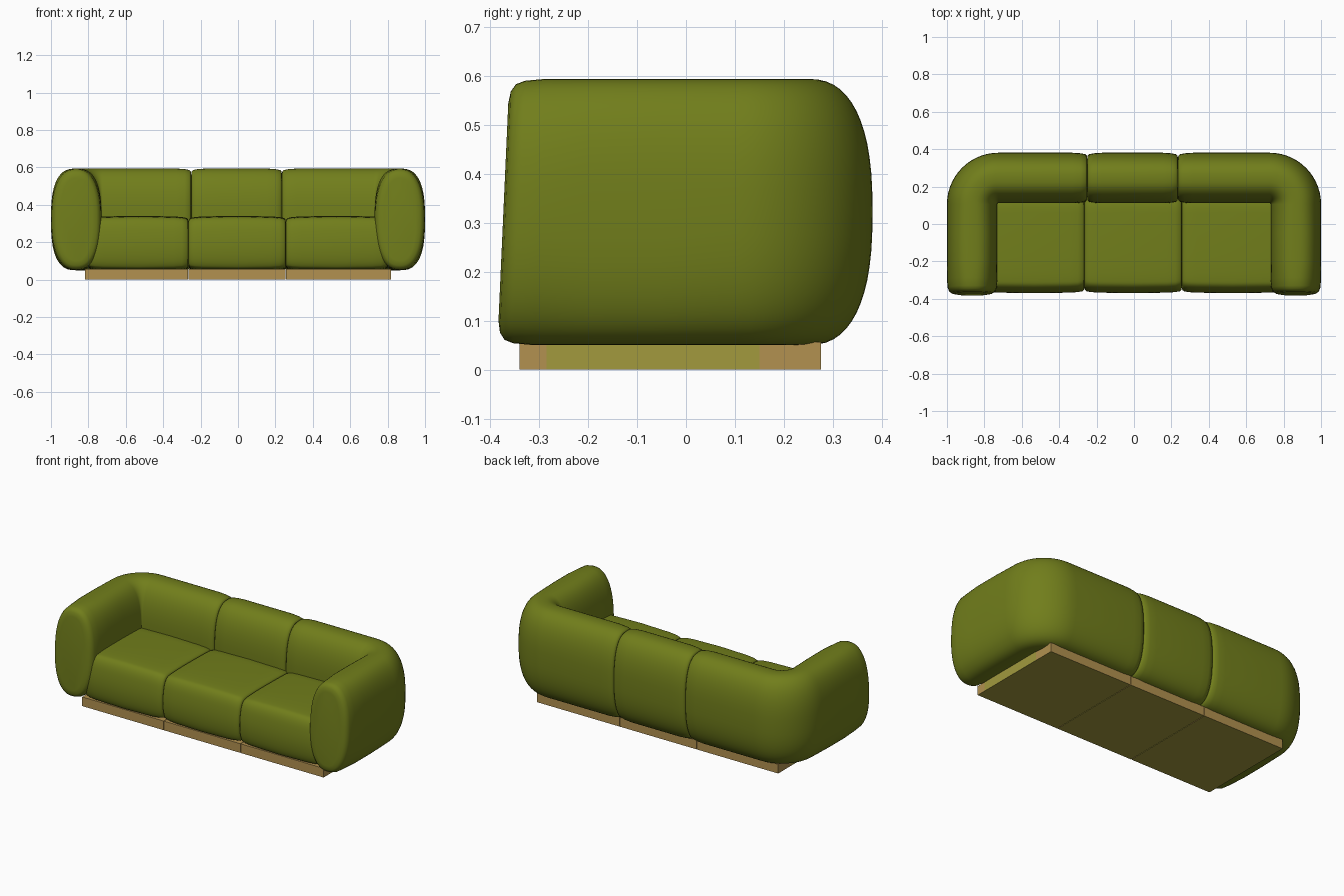
import bpy, bmesh
from math import cos, sin, pi, radians, copysign

if "Cube" in bpy.data.objects:
    bpy.data.objects.remove(bpy.data.objects["Cube"], do_unlink=True)


def material(name, rgb):
    m = bpy.data.materials.new(name)
    m.use_nodes = True
    m.diffuse_color = (*rgb, 1)
    m.node_tree.nodes["Principled BSDF"].inputs["Base Color"].default_value = (*rgb, 1)
    return m


green = material("olive green fabric", (0.165, 0.208, 0.011))
wood = material("light wood", (0.445, 0.285, 0.08))
olive_wood = material("olive tinted wood", (0.36, 0.32, 0.048))


def finish(name, bm, mats, angle):
    bmesh.ops.recalc_face_normals(bm, faces=bm.faces)
    mesh = bpy.data.meshes.new(name)
    bm.to_mesh(mesh)
    bm.free()
    for m in mats:
        mesh.materials.append(m)
    ob = bpy.data.objects.new(name, mesh)
    bpy.context.collection.objects.link(ob)
    bpy.ops.object.select_all(action="DESELECT")
    ob.select_set(True)
    bpy.context.view_layer.objects.active = ob
    bpy.ops.object.shade_smooth_by_angle(angle=radians(angle))


def loft(name, rings):
    """Skin a list of equal-length rings and cap both ends."""
    bm = bmesh.new()
    loops = [[bm.verts.new(p) for p in ring] for ring in rings]
    n = len(loops[0])
    for a, b in zip(loops, loops[1:]):
        for i in range(n):
            j = (i + 1) % n
            bm.faces.new((a[i], a[j], b[j], b[i]))
    bm.faces.new(loops[0])
    bm.faces.new(loops[-1])
    finish(name, bm, [green], 60)


# Padded roll that forms the arms and back
ARM_X, BACK_Y, MID_Z = 0.865, 0.246, 0.322
HALF_W, HALF_H, BEND = 0.135, 0.272, 0.14
SEAM = [(0.0, 0.032), (0.002, 0.016), (0.01, 0.008), (0.035, 0.003), (0.08, 0.0)]
FRONT = [(0.0, 0.05), (0.004, 0.026), (0.014, 0.011), (0.032, 0.004), (0.075, 0.0)]


def oval(x, y, t, inset, side=1, power=2.5, lean=0, count=56):
    """Squared-off oval at (x, y), whose outward direction has angle t."""
    ring = []
    for i in range(count):
        a = 2 * pi * i / count
        u = copysign(abs(cos(a)) ** (2 / power), cos(a)) * (HALF_W - inset)
        v = copysign(abs(sin(a)) ** (2 / power), sin(a)) * (HALF_H - inset)
        ring.append((side * (x + cos(t) * u), y + sin(t) * u + lean * v, MID_Z + v))
    return ring


def corner_roll(name, side, seam_x):
    rings = [oval(ARM_X, -0.373 + d, 0, s, side, 2.4, 0.045) for d, s in FRONT]
    cx, cy = ARM_X - BEND, BACK_Y - BEND
    rings += [oval(ARM_X, y, 0, 0, side, 2.7) for y in (-0.2, -0.05)]
    for i in range(15):
        t = pi / 2 * i / 14
        rings.append(oval(cx + BEND * cos(t), cy + BEND * sin(t), t, 0, side))
    rings += [oval(seam_x + d, BACK_Y, pi / 2, s, side) for d, s in reversed(SEAM)]
    loft(name, rings)


LEFT_SEAM, RIGHT_SEAM = 0.235, 0.25
corner_roll("left_arm_and_back", 1, LEFT_SEAM)
corner_roll("right_arm_and_back", -1, RIGHT_SEAM)
middle = [oval(-RIGHT_SEAM + d, BACK_Y, pi / 2, s) for d, s in SEAM]
middle += [oval(LEFT_SEAM - d, BACK_Y, pi / 2, s) for d, s in reversed(SEAM)]
loft("middle_back", middle)

# Seat cushions: a soft side profile run across the width
profile = [(0.2, 0.048), (-0.33, 0.048), (-0.362, 0.09), (-0.37, 0.2),
           (-0.345, 0.325), (-0.28, 0.338), (-0.05, 0.338), (0.2, 0.33)]
for _ in range(3):
    cut = []
    for (y0, z0), (y1, z1) in zip(profile, profile[1:] + profile[:1]):
        cut += [(0.75 * y0 + 0.25 * y1, 0.75 * z0 + 0.25 * z1),
                (0.25 * y0 + 0.75 * y1, 0.25 * z0 + 0.75 * z1)]
    profile = cut


def seat_ring(x, inset):
    ky, kz = 1 - inset / 0.29, 1 - inset / 0.14
    return [(x, -0.09 + (y + 0.09) * ky, 0.194 + (z - 0.194) * kz) for y, z in profile]


def seat(name, x0, x1):
    rings = [seat_ring(x0 + d, s) for d, s in SEAM]
    rings.append(seat_ring((x0 + x1) / 2, -0.003))
    rings += [seat_ring(x1 - d, s) for d, s in reversed(SEAM)]
    loft(name, rings)


# Plinth blocks under each section, with tinted ends and underside
def plinth(name, x0, x1):
    bm = bmesh.new()
    bmesh.ops.create_cube(bm, size=1)
    for v in bm.verts:
        v.co = ((x0 + x1) / 2 + v.co.x * (x1 - x0),
                -0.032 + v.co.y * 0.616, 0.028 + v.co.z * 0.056)
    for y in (-0.285, 0.15):
        bmesh.ops.bisect_plane(bm, geom=bm.verts[:] + bm.edges[:] + bm.faces[:],
                               plane_co=(0, y, 0), plane_no=(0, 1, 0))
    bm.normal_update()
    for f in bm.faces:
        y = f.calc_center_median().y
        end = abs(f.normal.x) > 0.9 and -0.285 < y < 0.15
        f.material_index = int(end or f.normal.z < -0.9)
    finish(name, bm, [wood, olive_wood], 30)


SPLIT_R, SPLIT_L, SEAT_EDGE, PLINTH_EDGE = -0.265, 0.256, 0.8, 0.818
GAP = 0.0015
seat("right_seat", -SEAT_EDGE, SPLIT_R)
seat("middle_seat", SPLIT_R, SPLIT_L)
seat("left_seat", SPLIT_L, SEAT_EDGE)
plinth("right_plinth", -PLINTH_EDGE, SPLIT_R - GAP)
plinth("middle_plinth", SPLIT_R + GAP, SPLIT_L - GAP)
plinth("left_plinth", SPLIT_L + GAP, PLINTH_EDGE)
